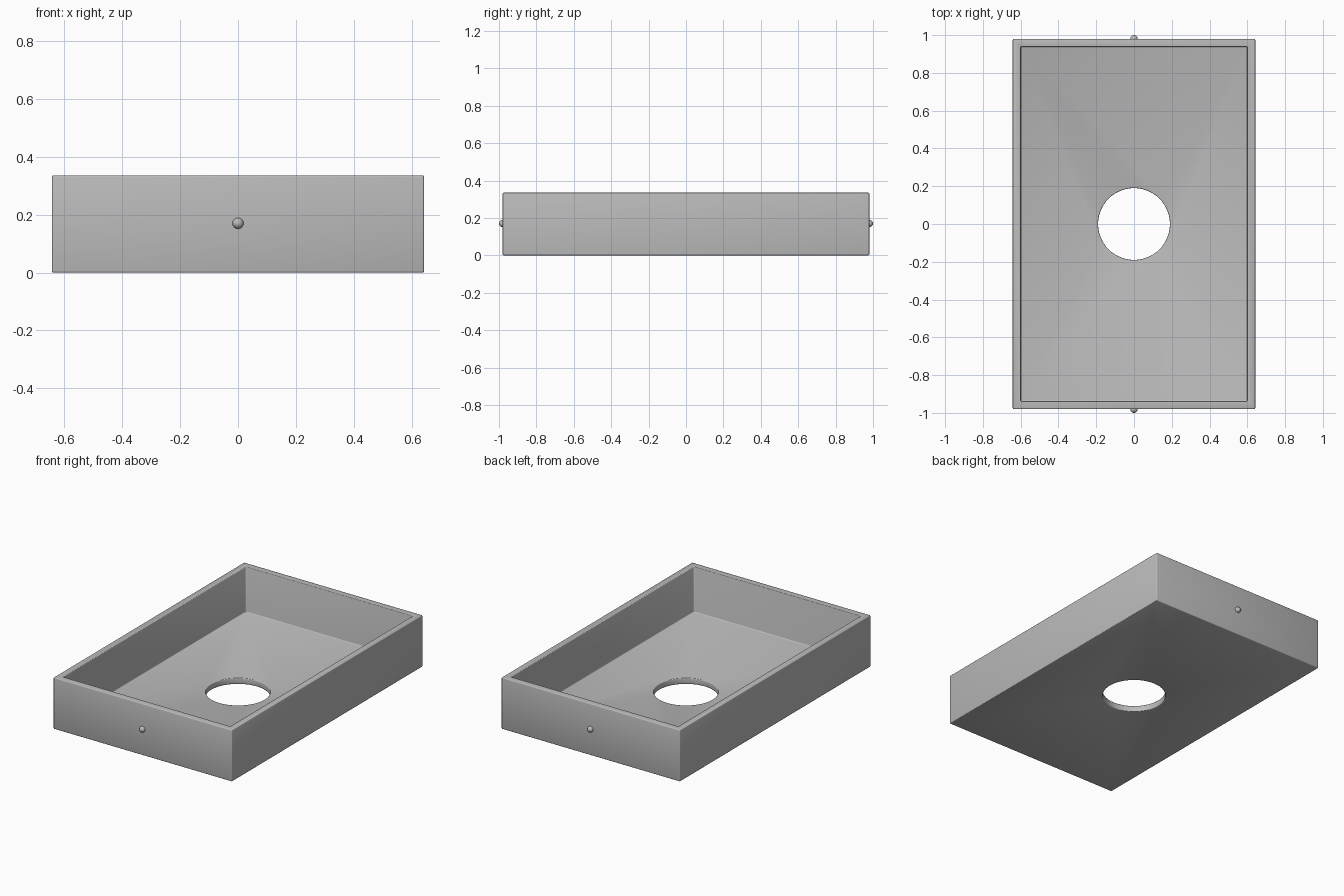
import bpy, bmesh, math

default = bpy.data.objects.get("Cube")
if default:
    bpy.data.objects.remove(default, do_unlink=True)

HALF_X, HALF_Y, HEIGHT = 0.642, 0.98, 0.335
WALL, FLOOR, HOLE_R = 0.042, 0.04, 0.19
KNOB_R = 0.019

grey = bpy.data.materials.new("plain grey")
grey.use_nodes = True
colour = (0.5, 0.5, 0.5, 1)
grey.diffuse_color = colour
grey.node_tree.nodes["Principled BSDF"].inputs["Base Color"].default_value = colour


def box(name, hx, hy, z0, z1):
    bpy.ops.mesh.primitive_cube_add(size=2, location=(0, 0, (z0 + z1) / 2))
    ob = bpy.context.object
    ob.name = name
    ob.scale = (hx, hy, (z1 - z0) / 2)
    bpy.ops.object.transform_apply(location=True, rotation=False, scale=True)
    return ob


def cut(target, cutter):
    mod = target.modifiers.new("cut", 'BOOLEAN')
    mod.operation = 'DIFFERENCE'
    mod.solver = 'EXACT'
    mod.object = cutter
    cutter.hide_render = True
    bpy.context.view_layer.objects.active = target
    bpy.ops.object.modifier_apply(modifier=mod.name)
    bpy.data.objects.remove(cutter, do_unlink=True)


# Open tray with a round hole in the floor
tray = box("tray", HALF_X, HALF_Y, 0, HEIGHT)
tray.data.materials.append(grey)
cut(tray, box("cavity_cutter", HALF_X - WALL, HALF_Y - WALL, FLOOR, HEIGHT + 0.1))
bpy.ops.mesh.primitive_cylinder_add(vertices=64, radius=HOLE_R, depth=0.3, location=(0, 0, 0))
cut(tray, bpy.context.object)

# Softly rounded edges
bevel = tray.modifiers.new("soft edges", 'BEVEL')
bevel.width = 0.005
bevel.segments = 3
bevel.limit_method = 'ANGLE'
bevel.angle_limit = math.radians(40)
bpy.ops.object.select_all(action='DESELECT')
tray.select_set(True)
bpy.context.view_layer.objects.active = tray
bpy.ops.object.modifier_apply(modifier=bevel.name)
bpy.ops.object.shade_smooth_by_angle(angle=math.radians(35))

# Small round knob on each end
for name, side in (("front_knob", -1), ("back_knob", 1)):
    bpy.ops.mesh.primitive_uv_sphere_add(segments=32, ring_count=16, radius=KNOB_R,
                                         location=(0, side * (1 - KNOB_R), 0.17))
    knob = bpy.context.object
    knob.name = name
    knob.data.materials.append(grey)
    bpy.ops.object.shade_smooth()
